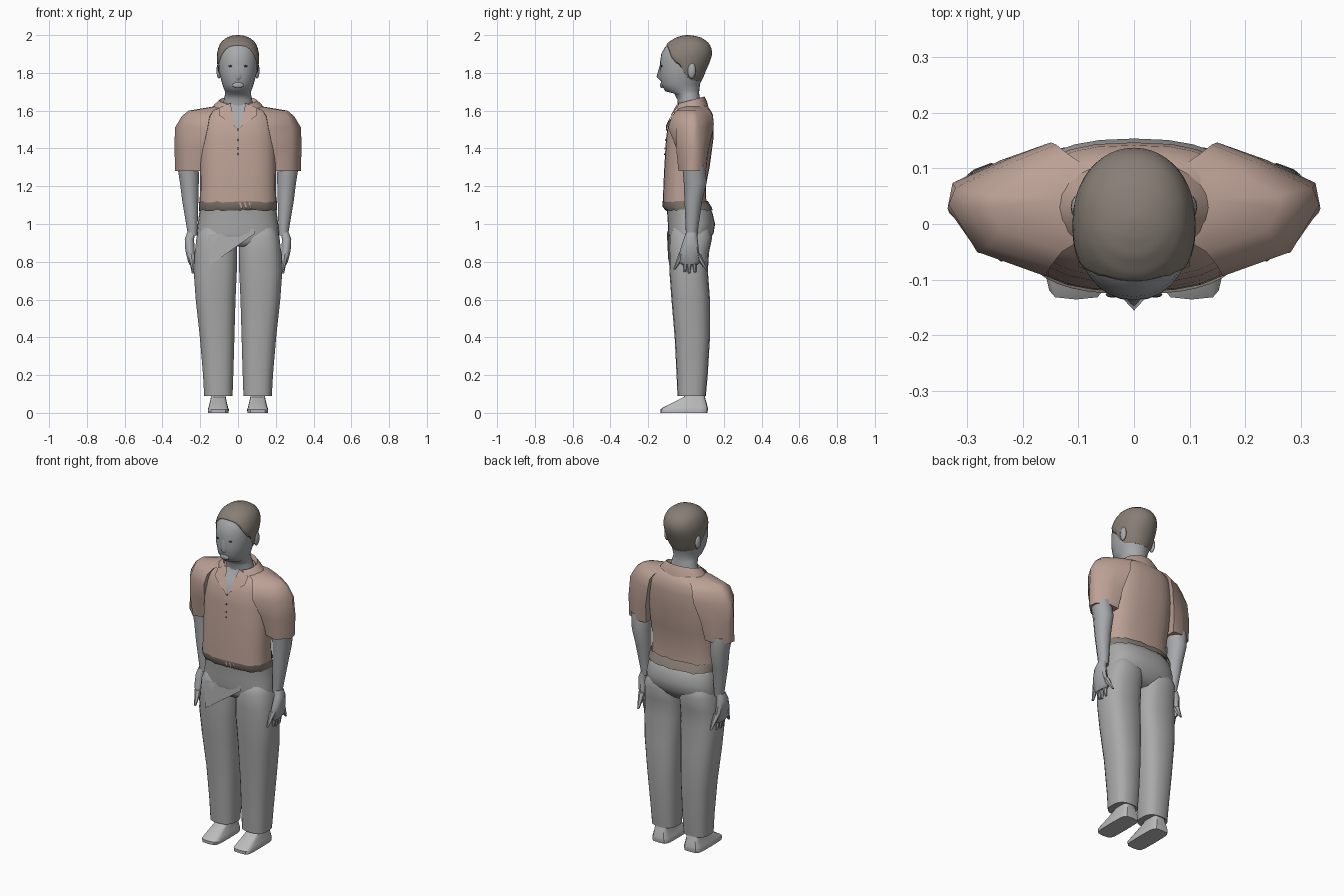
import bpy, bmesh, math
from mathutils import Vector

PI = math.pi


def material(name, rgb):
    m = bpy.data.materials.new(name)
    m.diffuse_color = (*rgb, 1)
    return m


SHIRT = material("dusty rose cloth", (0.50, 0.355, 0.30))
CLOTH = material("grey cloth", (0.40, 0.40, 0.40))
SKIN = material("cool grey skin", (0.385, 0.395, 0.41))
BROWN = material("taupe brown", (0.245, 0.21, 0.18))
SHOE = material("light grey leather", (0.50, 0.50, 0.50))
DARK = material("dark detail", (0.05, 0.05, 0.05))


def finish(name, bm, mat, angle=45):
    bmesh.ops.remove_doubles(bm, verts=bm.verts, dist=0.0002)
    bmesh.ops.recalc_face_normals(bm, faces=bm.faces)
    me = bpy.data.meshes.new(name)
    bm.to_mesh(me)
    bm.free()
    me.materials.append(mat)
    me.shade_smooth()
    me.set_sharp_from_angle(angle=math.radians(angle))
    ob = bpy.data.objects.new(name, me)
    bpy.context.collection.objects.link(ob)
    return ob


def sheet(name, rows, mat, closed=False, caps=False, angle=45):
    """Skin a list of equally long point rows with quads."""
    bm = bmesh.new()
    vs = [[bm.verts.new(p) for p in r] for r in rows]
    n = len(rows[0])
    for a, b in zip(vs, vs[1:]):
        for i in range(n if closed else n - 1):
            j = (i + 1) % n
            bm.faces.new((a[i], a[j], b[j], b[i]))
    if caps:
        bm.faces.new(vs[0])
        bm.faces.new(vs[-1])
    return finish(name, bm, mat, angle)


def oval(x0, x1, y0, y1, z, t, e=2.0):
    """Point on a superellipse, t = 0 faces the front."""
    s, c = math.sin(t), math.cos(t)
    f = lambda v: math.copysign(abs(v) ** (2 / e), v)
    return Vector(((x0 + x1) / 2 + (x1 - x0) / 2 * f(s),
                   (y0 + y1) / 2 - (y1 - y0) / 2 * f(c), z))


def loft(name, rings, mat, n=20, e=2.0, side=1, angle=45):
    """Rings are (z, x0, x1, y0, y1)."""
    rows = []
    for z, x0, x1, y0, y1 in rings:
        row = [oval(x0, x1, y0, y1, z, 2 * PI * i / n, e) for i in range(n)]
        rows.append([(p.x * side, p.y, p.z) for p in row])
    return sheet(name, rows, mat, True, True, angle)


def centred(rings):
    return [(z, -w, w, y0, y1) for z, y0, y1, w in rings]


def lerp_table(table, k):
    for a, b in zip(table, table[1:]):
        if k <= b[0]:
            f = max(0, (k - a[0]) / (b[0] - a[0]))
            return [p + (q - p) * f for p, q in zip(a, b)]
    return list(table[-1])


def blob(name, loc, size, mat, seg=12):
    bm = bmesh.new()
    bmesh.ops.create_uvsphere(bm, u_segments=seg, v_segments=8, radius=1)
    for v in bm.verts:
        v.co = Vector(loc) + Vector([a * b for a, b in zip(v.co, size)])
    return finish(name, bm, mat, 60)


# head and neck
HEAD = [(1.58, -0.04, 0.08, 0.09), (1.62, -0.042, 0.08, 0.084), (1.66, -0.046, 0.075, 0.074),
        (1.69, -0.062, 0.07, 0.068), (1.703, -0.11, 0.07, 0.07), (1.74, -0.132, 0.074, 0.083),
        (1.80, -0.138, 0.095, 0.1), (1.86, -0.137, 0.122, 0.105), (1.90, -0.131, 0.133, 0.105),
        (1.935, -0.112, 0.127, 0.097), (1.962, -0.086, 0.108, 0.082), (1.982, -0.052, 0.075, 0.056),
        (1.992, -0.018, 0.04, 0.026), (1.995, 0.008, 0.014, 0.003)]
loft("head_and_neck", centred(HEAD), SKIN, 28, 2.1, angle=80)

# hair cap with a curved hairline, lying on the skull
HAIRLINE = [(0, 1.947), (0.5, 1.94), (0.8, 1.917), (1.0, 1.882), (1.15, 1.862), (1.4, 1.85),
            (1.65, 1.80), (2.0, 1.762), (PI, 1.752)]
rows = []
for k in range(15):
    row = []
    for i in range(48):
        t = 2 * PI * i / 48
        low = lerp_table(HAIRLINE, min(t, 2 * PI - t))[1]
        z = low + (1.995 - low) * (1 - (1 - k / 14) ** 1.5)
        _, y0, y1, w = lerp_table(HEAD, z)
        o = 0.006 if k else 0.001
        row.append(oval(-w - o, w + o, y0 - o, y1 + o, z + 0.005 * k / 14, t, 2.1))
    rows.append(row)
sheet("hair", rows, BROWN, True, True, 60)

# face details
sheet("nose", [[(-0.012, -0.13, 1.84), (0, -0.139, 1.84), (0.012, -0.13, 1.84)],
               [(-0.024, -0.13, 1.78), (0, -0.156, 1.78), (0.024, -0.13, 1.78)],
               [(-0.014, -0.13, 1.762), (0, -0.137, 1.76), (0.014, -0.13, 1.762)]],
      SKIN, angle=120)
blob("lips", (0, -0.128, 1.735), (0.03, 0.009, 0.016), SKIN)
for s in (1, -1):
    blob("ear", (0.101 * s, 0.03, 1.812), (0.013, 0.022, 0.042), SKIN)
    blob("eye", (0.038 * s, -0.1275, 1.836), (0.013, 0.005, 0.005), DARK)

# shirt body
BODY = [(1.108, -0.122, 0.108, 0.204), (1.2, -0.12, 0.105, 0.2), (1.3, -0.115, 0.125, 0.202),
        (1.45, -0.106, 0.145, 0.203), (1.53, -0.096, 0.147, 0.195), (1.58, -0.07, 0.142, 0.185),
        (1.61, -0.045, 0.125, 0.15), (1.635, -0.035, 0.1, 0.1)]
loft("shirt_body", centred(BODY), SHIRT, 24, 2.6, angle=80)

# open neckline, collar and lapels
vrows = []
for z, w in ((1.495, 0.002), (1.53, 0.013), (1.58, 0.028), (1.61, 0.036), (1.635, 0.04)):
    y = lerp_table(BODY, z)[1] - 0.004
    vrows.append([(-w, y, z), (w, y, z)])
sheet("open_neckline", vrows, SKIN)
rows = []
for w, y0, y1, zf, zb in ((0.15, -0.07, 0.12, 1.59, 1.612), (0.125, -0.06, 0.112, 1.618, 1.646),
                          (0.1, -0.052, 0.098, 1.635, 1.675), (0.09, -0.045, 0.088, 1.62, 1.65)):
    row = []
    for i in range(21):
        t = 0.6 + (2 * PI - 1.2) * i / 20
        row.append(oval(-w, w, y0, y1, (zf + zb) / 2 - (zb - zf) / 2 * math.cos(t), t))
    rows.append(row)
sheet("collar", rows, SHIRT, angle=80)
for s in (1, -1):
    sheet("lapel", [[(0.04 * s, -0.045, 1.64), (0.1 * s, -0.046, 1.615)],
                    [(0.028 * s, -0.075, 1.585), (0.1 * s, -0.077, 1.575)],
                    [(0.003 * s, -0.107, 1.495), (0.02 * s, -0.106, 1.52)]], SHIRT)
for z in (1.50, 1.445, 1.40, 1.37):
    blob("button", (0, lerp_table(BODY, z)[1] - 0.003, z), (0.004, 0.003, 0.005), DARK, 8)

# belt with a ragged edge and a buckle
rows = []
for z, y0, y1, w, jag in ((1.072, -0.108, 0.142, 0.205, 0.004), (1.09, -0.123, 0.135, 0.207, 0),
                          (1.118, -0.126, 0.116, 0.207, 0.004)):
    rows.append([oval(-w, w, y0, y1, z + jag * math.sin(7 * i * i), 2 * PI * i / 40, 2.6)
                 for i in range(40)])
sheet("belt", rows, BROWN, True, angle=80)
for x in (0.005, 0.03, 0.055):
    sheet("buckle_bar", [[(x, -0.129, 1.115), (x + 0.009, -0.129, 1.115)],
                         [(x + 0.01, -0.129, 1.083), (x + 0.019, -0.129, 1.083)]], SHIRT)

# trousers: hips, front fold, two legs
HIPS = [(1.108, -0.105, 0.108, 0.198), (1.06, -0.1, 0.14, 0.205), (1.0, -0.096, 0.154, 0.213),
        (0.95, -0.094, 0.146, 0.219), (0.91, -0.088, 0.12, 0.216), (0.88, -0.07, 0.09, 0.2)]
loft("hips", centred(HIPS), CLOTH, 28, 2.4, angle=80)
sheet("front_fold", [[(-0.15, -0.093, 0.78), (-0.16, -0.085, 0.94)],
                     [(0.09, -0.101, 0.95), (0.085, -0.092, 0.975)]], CLOTH)
LEG = [(1.02, 0.03, 0.185, -0.06, 0.115), (0.93, 0.006, 0.221, -0.09, 0.139),
       (0.85, 0.003, 0.23, -0.09, 0.122), (0.75, 0.005, 0.236, -0.088, 0.116),
       (0.6, 0.012, 0.225, -0.077, 0.127), (0.4, 0.018, 0.203, -0.06, 0.127),
       (0.2, 0.024, 0.186, -0.05, 0.115), (0.09, 0.028, 0.18, -0.045, 0.105)]
SHOES = [(0.0, 0.05, 0.159, -0.135, 0.113), (0.018, 0.048, 0.16, -0.136, 0.116),
         (0.03, 0.053, 0.156, -0.12, 0.115), (0.06, 0.06, 0.148, -0.06, 0.107),
         (0.085, 0.065, 0.143, -0.01, 0.1), (0.13, 0.07, 0.138, 0.0, 0.09)]

# sleeve sections: inner front, outer front, tip front, tip back, outer back, inner back
SLEEVE = [(1.28, [(0.195, -0.02), (0.27, -0.04), (0.333, 0.02), (0.325, 0.07), (0.25, 0.105), (0.195, 0.1)]),
          (1.4, [(0.185, -0.05), (0.28, -0.052), (0.336, 0.028), (0.327, 0.074), (0.24, 0.115), (0.18, 0.122)]),
          (1.51, [(0.16, -0.094), (0.283, -0.05), (0.334, 0.035), (0.322, 0.065), (0.22, 0.12), (0.15, 0.147)]),
          (1.57, [(0.15, -0.076), (0.262, -0.04), (0.298, 0.03), (0.29, 0.06), (0.21, 0.115), (0.14, 0.143)]),
          (1.6, [(0.13, -0.05), (0.24, -0.01), (0.262, 0.03), (0.258, 0.05), (0.19, 0.095), (0.12, 0.127)]),
          (1.622, [(0.08, -0.02), (0.12, 0.0), (0.13, 0.03), (0.13, 0.045), (0.12, 0.07), (0.08, 0.1)])]

# arms and hands
ARM = [(1.31, 0.205, 0.325, -0.02, 0.1), (1.22, 0.205, 0.31, -0.012, 0.11),
       (1.12, 0.208, 0.297, -0.008, 0.085), (0.94, 0.214, 0.266, 0.0, 0.06)]
PALM = [(0.955, 0.225, 0.27, 0.0, 0.058), (0.92, 0.232, 0.283, -0.012, 0.062),
        (0.86, 0.228, 0.28, -0.032, 0.068), (0.80, 0.225, 0.265, -0.04, 0.08),
        (0.785, 0.228, 0.258, -0.02, 0.06)]
# finger: front edge, back edge at the palm, then tip y and tip z
FINGERS = [(-0.04, 0.0, -0.062, 0.76), (-0.02, 0.018, -0.006, 0.745),
           (0.0, 0.038, 0.016, 0.738), (0.022, 0.06, 0.048, 0.742), (0.035, 0.08, 0.108, 0.76)]
for s, side in ((1, "left"), (-1, "right")):
    loft(side + "_leg", LEG, CLOTH, 18, 2.6, s, 80)
    loft(side + "_shoe", SHOES, SHOE, 16, 5, s, 35)
    sheet(side + "_sleeve", [[(x * s, y, z) for x, y in pts] for z, pts in SLEEVE],
          SHIRT, True, True, 70)
    loft(side + "_arm", ARM, SKIN, 10, 2.0, s, 60)
    loft(side + "_palm", PALM, SKIN, 10, 2.4, s)
    for a, b, ty, tz in FINGERS:
        loft(side + "_finger", [(0.84, 0.228, 0.268, a, b),
                                (tz, 0.232, 0.245, ty - 0.006, ty + 0.006)], SKIN, 6, 2.0, s)
